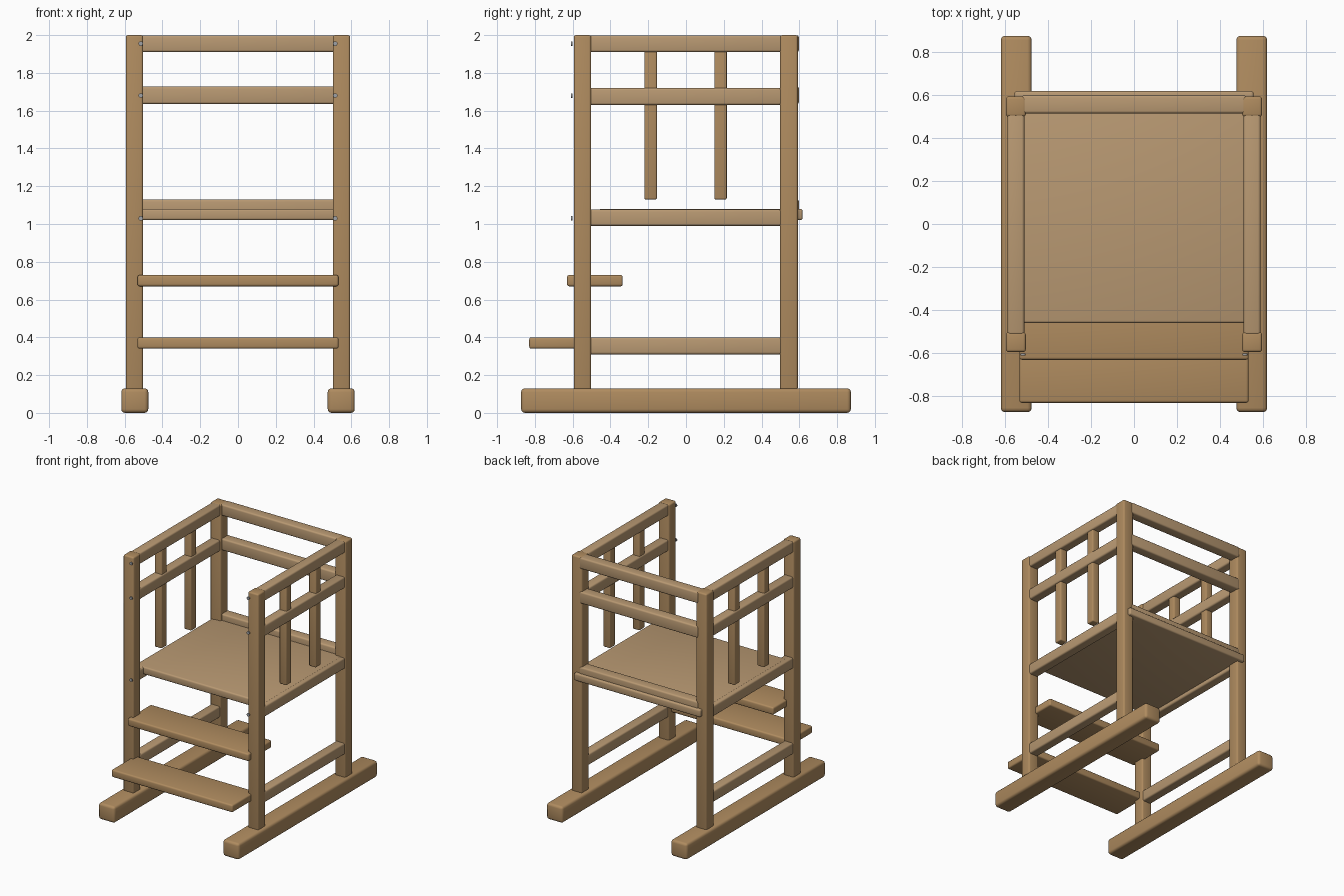
import bpy
import math

if "Cube" in bpy.data.objects:
    bpy.data.objects.remove(bpy.data.objects["Cube"])


def material(name, color):
    m = bpy.data.materials.new(name)
    m.diffuse_color = (*color, 1)
    m.use_nodes = True
    m.node_tree.nodes["Principled BSDF"].inputs["Base Color"].default_value = m.diffuse_color
    return m


WOOD = material("wood", (0.43, 0.26, 0.115))
LIGHT = material("light_wood", (0.485, 0.32, 0.17))
METAL = material("metal", (0.35, 0.36, 0.38))


def finish(ob, name, mat):
    ob.name = name
    ob.data.materials.append(mat)
    bpy.ops.object.shade_smooth_by_angle(angle=math.radians(35))
    return ob


def board(name, x, y, z, mat=WOOD, bevel=0.012):
    """Rounded board spanning the (min, max) ranges x, y, z."""
    bpy.ops.mesh.primitive_cube_add(
        size=1, location=[(a + b) / 2 for a, b in (x, y, z)])
    ob = bpy.context.object
    ob.scale = [b - a for a, b in (x, y, z)]
    bpy.ops.object.transform_apply(location=False, rotation=False, scale=True)
    mod = ob.modifiers.new("rounded_edges", 'BEVEL')
    mod.width = bevel
    mod.segments = 3
    bpy.ops.object.modifier_apply(modifier=mod.name)
    return finish(ob, name, mat)


def span(s, a, b):
    return tuple(sorted((s * a, s * b)))


for s, side in ((-1, "left"), (1, "right")):
    # floor runner and posts
    board(f"{side}_runner", span(s, 0.475, 0.618), (-0.873, 0.873), (0, 0.13), bevel=0.02)
    post_x = span(s, 0.502, 0.594)
    board(f"{side}_front_post", post_x, (-0.594, -0.502), (0.12, 2.0))
    board(f"{side}_back_post", post_x, (0.498, 0.592), (0.12, 2.0))

    # side rails between the posts
    for part, z0, z1 in (("lower", 0.31, 0.40), ("seat", 0.99, 1.077),
                         ("middle", 1.63, 1.72), ("top", 1.91, 1.999)):
        board(f"{side}_{part}_rail", span(s, 0.509, 0.587), (-0.515, 0.515), (z0, z1), LIGHT)

    # upright slats
    for y, place in ((-0.187, "front"), (0.183, "back")):
        board(f"{side}_{place}_slat", span(s, 0.517, 0.579), (y - 0.033, y + 0.033),
              (1.13, 1.93), bevel=0.008)

    # bolt heads on the front posts
    for i, z in enumerate((1.03, 1.68, 1.955)):
        bpy.ops.mesh.primitive_cylinder_add(
            vertices=16, radius=0.012, depth=0.008,
            location=(s * 0.515, -0.606, z), rotation=(math.pi / 2, 0, 0))
        finish(bpy.context.object, f"{side}_bolt_{i + 1}", METAL)

# back rails
for part, z0, z1 in (("seat", 1.04, 1.13), ("middle", 1.635, 1.728), ("top", 1.91, 1.999)):
    board(f"back_{part}_rail", (-0.52, 0.52), (0.513, 0.598), (z0, z1), LIGHT)

# seat board, running out past the back posts
board("seat", (-0.555, 0.555), (-0.46, 0.617), (1.02, 1.08), LIGHT)

# steps
board("upper_step", (-0.532, 0.532), (-0.63, -0.335), (0.67, 0.73))
board("lower_step", (-0.532, 0.532), (-0.83, -0.535), (0.34, 0.40))
